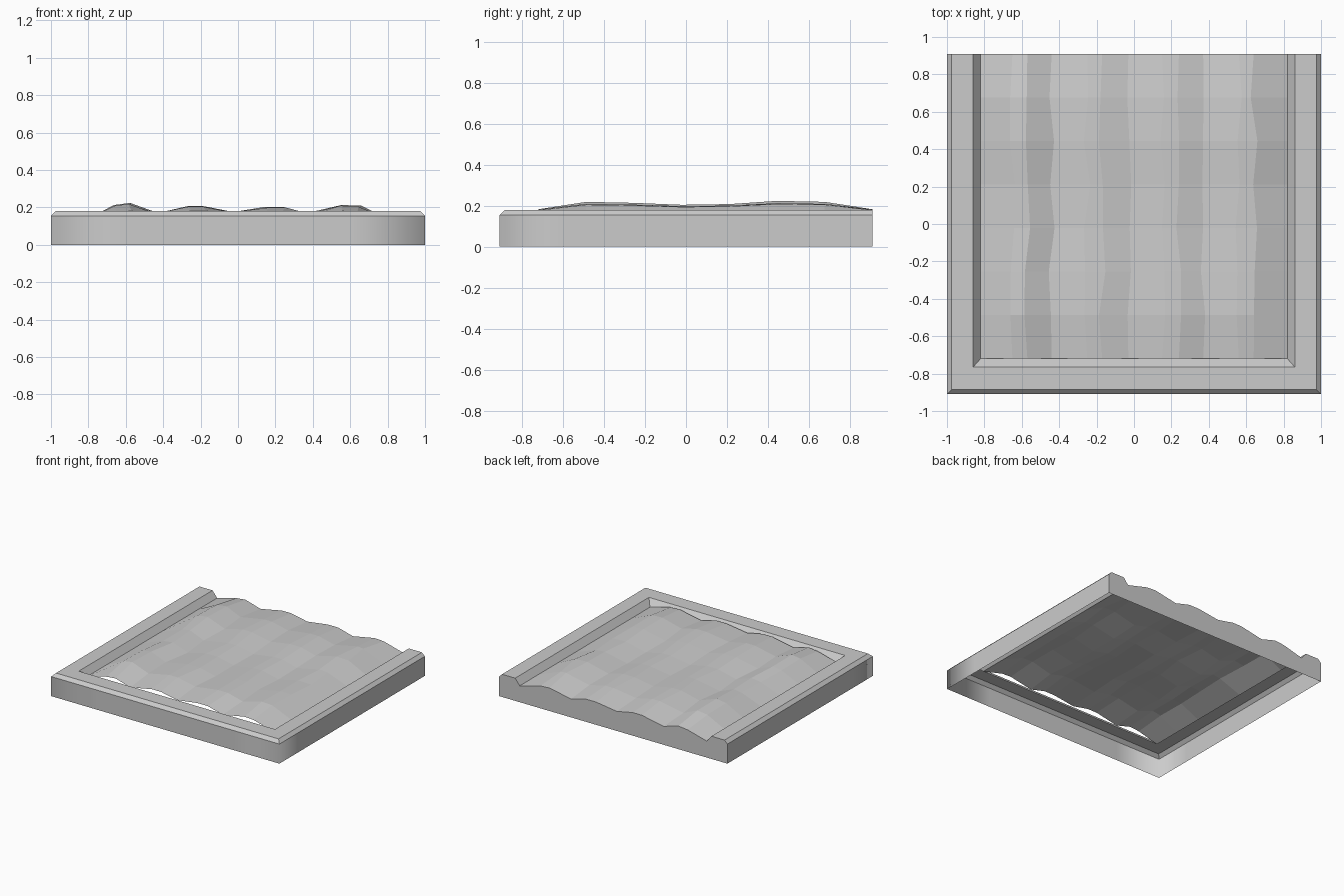
import bpy
import random

random.seed(4)
cube = bpy.data.objects.get("Cube")
if cube:
    bpy.data.objects.remove(cube, do_unlink=True)

# Single grey for the whole model
grey = bpy.data.materials.new("plain_grey")
grey.use_nodes = True
COLOUR = (0.6, 0.6, 0.6, 1)
grey.diffuse_color = COLOUR
grey.node_tree.nodes["Principled BSDF"].inputs["Base Color"].default_value = COLOUR

HALF_X, HALF_Y = 1.0, 0.91
WALL_TOP = 0.155
EDGE_Z = 0.13


def sheet(name, rows, smooth=False):
    """Join equal-length rows of points into a sheet of quads."""
    n = len(rows[0])
    verts = [p for row in rows for p in row]
    faces = [(j * n + i, j * n + i + 1, (j + 1) * n + i + 1, (j + 1) * n + i)
             for j in range(len(rows) - 1) for i in range(n - 1)]
    mesh = bpy.data.meshes.new(name)
    mesh.from_pydata(verts, [], faces)
    mesh.materials.append(grey)
    for poly in mesh.polygons:
        poly.use_smooth = smooth
    obj = bpy.data.objects.new(name, mesh)
    bpy.context.collection.objects.link(obj)
    return obj


def u_path(inset_x, inset_y, z):
    """Three-sided path open towards the back."""
    x, y = HALF_X - inset_x, HALF_Y - inset_y
    return [(-x, HALF_Y, z), (-x, -y, z), (x, -y, z), (x, HALF_Y, z)]


# Outer wall, softly shaded round its two front corners
soft = 0.6
plan = [(-HALF_X, HALF_Y), (-HALF_X, -soft), (-HALF_X, -HALF_Y), (-soft, -HALF_Y),
        (soft, -HALF_Y), (HALF_X, -HALF_Y), (HALF_X, -soft), (HALF_X, HALF_Y)]
sheet("outer_wall", [[(x, y, z) for x, y in plan] for z in (0, WALL_TOP)], smooth=True)

# Rim: chamfer, flat top and inner slope
rim = [(0, 0, WALL_TOP), (0.025, 0.025, 0.18), (0.14, 0.145, 0.18), (0.18, 0.19, EDGE_Z)]
sheet("rim", [u_path(*p) for p in rim])

# Rippled bed: ridges run front to back and swell between the ends
columns = [(-0.82, EDGE_Z, 0), (-0.65, 0.175, 1.1), (-0.57, 0.183, 1.2), (-0.44, 0.146, 0.7),
           (-0.25, 0.183, 0.7), (-0.17, 0.183, 0.7), (-0.03, 0.155, 0.6),
           (0.15, 0.18, 0.65), (0.24, 0.18, 0.65), (0.37, 0.146, 0.7),
           (0.56, 0.182, 0.9), (0.64, 0.178, 0.9), (0.82, EDGE_Z, 0)]
swell = [0, 0.03, 0.026, 0.018, 0.021, 0.034, 0.03, 0]
front_y = -0.72
bed = []
for j, lift in enumerate(swell):
    y = front_y + (HALF_Y - front_y) * j / (len(swell) - 1)
    row = []
    for x, z, share in columns:
        wobble = random.uniform(-0.02, 0.02) if lift and share else 0
        row.append((x + wobble, y, z + lift * share))
    bed.append(row)
sheet("rippled_bed", bed)

# Back wall, cut along the end profile of rim and bed
left_rim = [(-HALF_X + ix, HALF_Y, z) for ix, iy, z in rim[:-1]]
right_rim = [(-x, y, z) for x, y, z in reversed(left_rim)]
profile = (left_rim + bed[-1] + right_rim)[::-1]
sheet("back_wall", [[(x, y, 0) for x, y, z in profile], profile])
